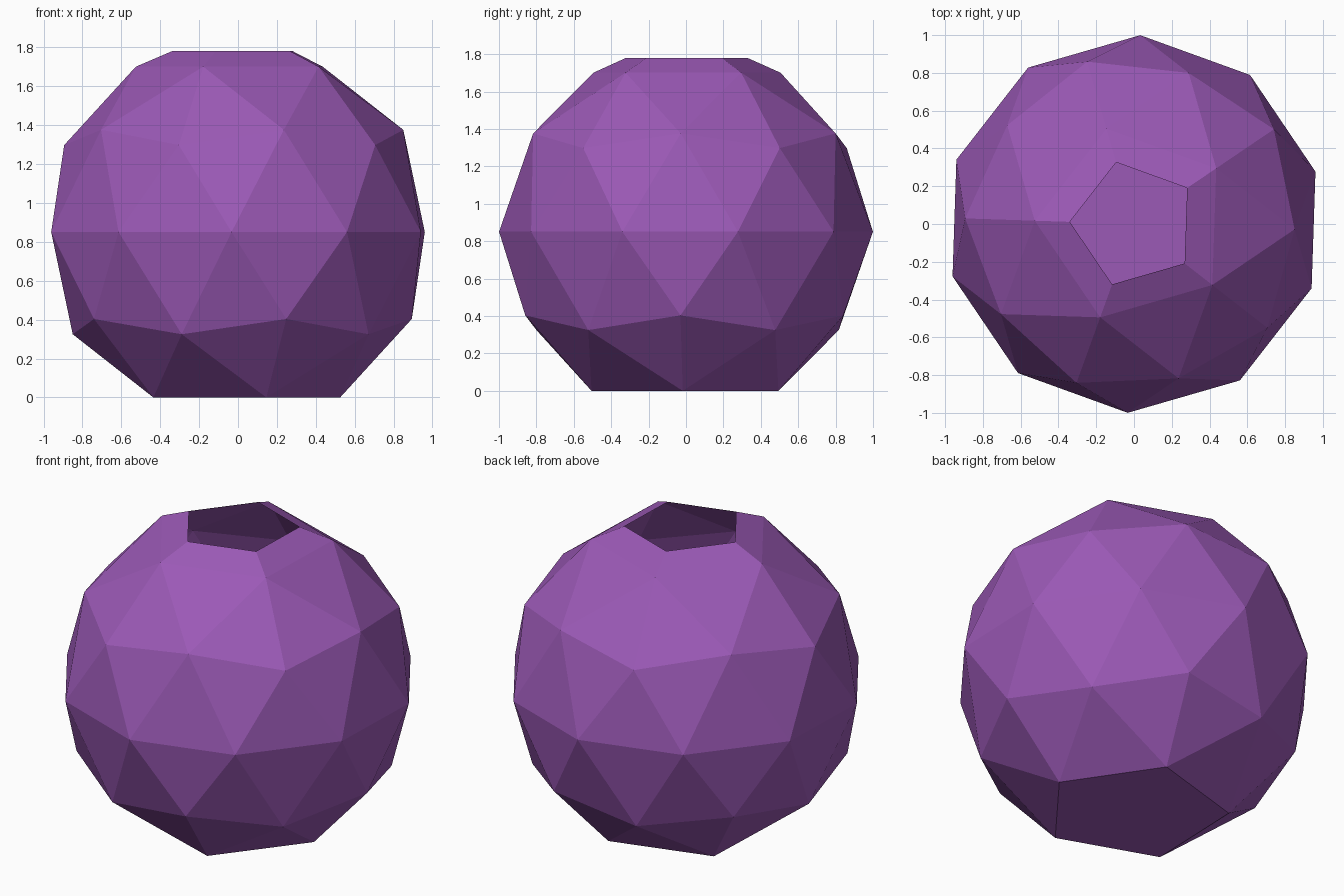
import bpy, bmesh, math
from mathutils import Matrix

if "Cube" in bpy.data.objects:
    bpy.data.objects.remove(bpy.data.objects["Cube"])

RIM_RADIUS, RIM_Z = 0.34, 0.93   # opening, measured from the sphere centre

# Faceted ball body
bm = bmesh.new()
bmesh.ops.create_icosphere(bm, subdivisions=2, radius=1.0)

# Merge the top and bottom fans into single pentagons
top = max(bm.verts, key=lambda v: v.co.z)
bottom = min(bm.verts, key=lambda v: v.co.z)
bmesh.ops.dissolve_verts(bm, verts=[top, bottom])

# Raise a narrower rim from the top pentagon, then open it
cap = max(bm.faces, key=lambda f: f.calc_center_median().z)
bmesh.ops.inset_region(bm, faces=[cap], thickness=0.1, use_even_offset=True)
cap = next(f for f in bm.faces if len(f.verts) == 5 and f.calc_center_median().z > 0)
for v in cap.verts:
    s = RIM_RADIUS / v.co.xy.length
    v.co = (v.co.x * s, v.co.y * s, RIM_Z)
bmesh.ops.delete(bm, geom=[cap], context='FACES_ONLY')

# Turn to match the facets and stand the flat base on the ground
bm.transform(Matrix.Rotation(math.radians(180 - 1.9), 4, 'Z'))
low = min(v.co.z for v in bm.verts)
bm.transform(Matrix.Translation((0, 0, -low)))

mesh = bpy.data.meshes.new("planter_pot")
bm.to_mesh(mesh)
bm.free()
pot = bpy.data.objects.new("planter_pot", mesh)
bpy.context.collection.objects.link(pot)

# Purple colour
purple = bpy.data.materials.new("purple")
purple.diffuse_color = (0.328, 0.100, 0.468, 1.0)
purple.use_nodes = True
purple.node_tree.nodes["Principled BSDF"].inputs["Base Color"].default_value = purple.diffuse_color
mesh.materials.append(purple)
